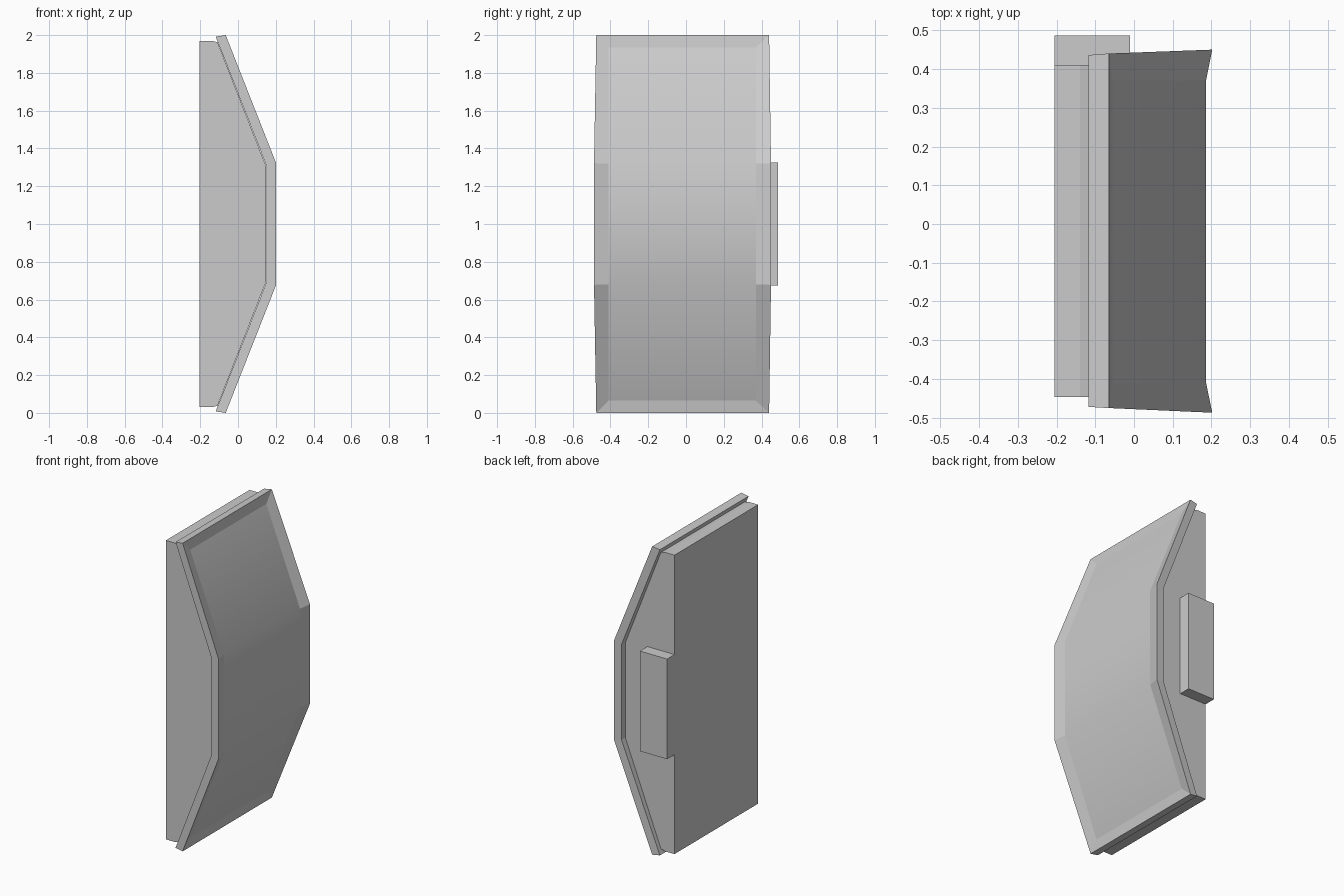
import bpy, bmesh

if "Cube" in bpy.data.objects:
    bpy.data.objects.remove(bpy.data.objects["Cube"])


def finish(name, bm):
    bmesh.ops.recalc_face_normals(bm, faces=bm.faces[:])
    mesh = bpy.data.meshes.new(name)
    bm.to_mesh(mesh)
    bm.free()
    obj = bpy.data.objects.new(name, mesh)
    bpy.context.collection.objects.link(obj)
    return obj


def prism(name, profile, y0, y1):
    """Extrude an x-z profile along y."""
    bm = bmesh.new()
    face = bm.faces.new([bm.verts.new((x, y0, z)) for x, z in profile])
    new = bmesh.ops.extrude_face_region(bm, geom=[face])["geom"]
    verts = [v for v in new if isinstance(v, bmesh.types.BMVert)]
    bmesh.ops.translate(bm, verts=verts, vec=(0, y1 - y0, 0))
    return finish(name, bm)


def mirrored(half):
    """Complete a lower-half station list about z = 1."""
    return half + [(p[0], 2 - p[1], *p[2:]) for p in reversed(half)]


# Rear housing filling the hollow of the bent front plate
prism("rear_housing",
      mirrored([(-0.205, 0.03), (-0.14, 0.03), (-0.108, 0.038), (0.147, 0.69)]),
      -0.447, 0.411)

# Side block, flush with the back of the housing
prism("side_block",
      [(-0.205, 0.675), (-0.01, 0.675), (-0.01, 1.325), (-0.205, 1.325)],
      0.405, 0.487)

# Bent front plate: stations are (x, z, y_min, y_max)
back = mirrored([(-0.118, 0.008, -0.472, 0.436), (0.15, 0.69, -0.484, 0.447)])
rim = mirrored([(-0.065, 0.0, -0.475, 0.44), (0.202, 0.678, -0.487, 0.45)])
panel = mirrored([(-0.056, 0.065, -0.41, 0.37), (0.186, 0.681, -0.41, 0.37)])

bm = bmesh.new()
rows = [[[bm.verts.new((x, y, z)) for y in (y0, y1)] for x, z, y0, y1 in st]
        for st in (back, rim, panel)]
panel_faces = []
for i in range(3):
    for row in (rows[0], rows[2]):
        f = bm.faces.new((row[i][0], row[i][1], row[i + 1][1], row[i + 1][0]))
        if row is rows[2]:
            f.smooth = True
            panel_faces.append(f)
# Outer side walls, then the sloped border down to the recessed panel
for a, b in ((rows[0], rows[1]), (rows[1], rows[2])):
    for i in range(3):
        for s in (0, 1):
            bm.faces.new((a[i][s], a[i + 1][s], b[i + 1][s], b[i][s]))
    for i in (0, 3):
        bm.faces.new((a[i][0], a[i][1], b[i][1], b[i][0]))
for e in bm.edges:
    if not all(f in panel_faces for f in e.link_faces):
        e.smooth = False
finish("front_plate", bm)
